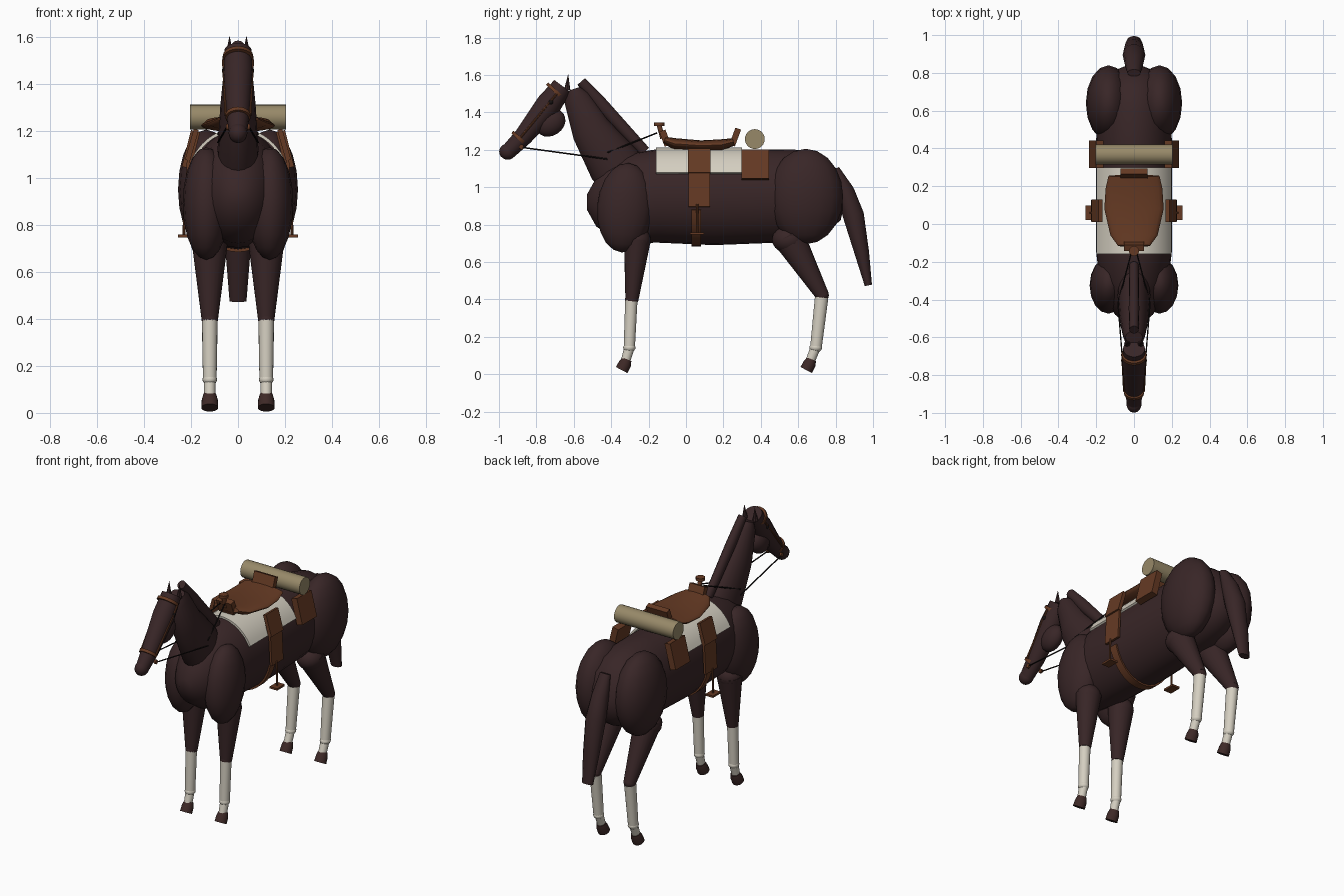
import bpy, bmesh, math
from mathutils import Matrix, Vector

if "Cube" in bpy.data.objects:
    bpy.data.objects.remove(bpy.data.objects["Cube"])


def material(name, rgb):
    m = bpy.data.materials.new(name)
    m.diffuse_color = (*rgb, 1)
    m.use_nodes = True
    m.node_tree.nodes["Principled BSDF"].inputs["Base Color"].default_value = m.diffuse_color
    return m


COAT = material("dark_brown_coat", (0.040, 0.019, 0.020))
HOOF = material("hoof_brown", (0.048, 0.022, 0.020))
WHITE = material("off_white", (0.66, 0.62, 0.53))
LEATHER = material("leather_brown", (0.13, 0.042, 0.017))
CANVAS = material("bedroll_tan", (0.31, 0.25, 0.14))
BLACK = material("eye_black", (0.008, 0.006, 0.006))


def finish(name, bm, mat, angle=40):
    bmesh.ops.recalc_face_normals(bm, faces=bm.faces[:])
    me = bpy.data.meshes.new(name)
    bm.to_mesh(me)
    bm.free()
    me.materials.append(mat)
    ob = bpy.data.objects.new(name, me)
    bpy.context.collection.objects.link(ob)
    bpy.ops.object.select_all(action='DESELECT')
    ob.select_set(True)
    bpy.context.view_layer.objects.active = ob
    bpy.ops.object.shade_smooth_by_angle(angle=math.radians(angle))
    return ob


def loft(name, stations, mat, x=0.0, n=20):
    """Elliptical rings along a path in the side plane: (y, z, half width, half depth)."""
    bm = bmesh.new()
    rings = []
    for i, (y, z, rx, rn) in enumerate(stations):
        a = stations[max(i - 1, 0)]
        b = stations[min(i + 1, len(stations) - 1)]
        t = Vector((0, b[0] - a[0], b[1] - a[1])).normalized()
        nrm = Vector((0, -t.z, t.y))
        rings.append([bm.verts.new(Vector((x + rx * math.cos(k), y, z)) + nrm * rn * math.sin(k))
                      for k in (2 * math.pi * j / n for j in range(n))])
    for r, s in zip(rings, rings[1:]):
        for j in range(n):
            bm.faces.new((r[j], r[(j + 1) % n], s[(j + 1) % n], s[j]))
    bm.faces.new(rings[0])
    bm.faces.new(rings[-1])
    return finish(name, bm, mat)


def ball(name, loc, radii, mat, tilt=0, seg=16):
    bm = bmesh.new()
    m = Matrix.Translation(loc) @ Matrix.Rotation(tilt, 4, 'X') @ Matrix.Diagonal((*radii, 1))
    bmesh.ops.create_uvsphere(bm, u_segments=seg, v_segments=10, radius=1, matrix=m)
    return finish(name, bm, mat, 50)


def box(name, loc, size, mat, tilt_x=0, tilt_y=0):
    bm = bmesh.new()
    m = (Matrix.Translation(loc) @ Matrix.Rotation(math.radians(tilt_x), 4, 'X')
         @ Matrix.Rotation(math.radians(tilt_y), 4, 'Y') @ Matrix.Diagonal((*size, 1)))
    bmesh.ops.create_cube(bm, size=1, matrix=m)
    return finish(name, bm, mat)


def rod(name, a, b, r1, mat, r2=None, n=12):
    a, b = Vector(a), Vector(b)
    d = b - a
    m = Matrix.Translation((a + b) / 2) @ d.to_track_quat('Z', 'Y').to_matrix().to_4x4()
    bm = bmesh.new()
    bmesh.ops.create_cone(bm, cap_ends=True, segments=n, radius1=r1,
                          radius2=r1 if r2 is None else r2, depth=d.length, matrix=m)
    return finish(name, bm, mat)


def wrap(name, y0, y1, a0, a1, rx, rz, zc, mat, n=20, thick=0.012):
    """Sheet bent around the barrel between two angles."""
    bm = bmesh.new()
    rows = []
    for i in range(n + 1):
        k = math.radians(a0 + (a1 - a0) * i / n)
        rows.append([bm.verts.new((f * math.cos(k) * rx, y, zc + f * math.sin(k) * rz))
                     for f, y in ((1, y0), (1, y1), (1 - thick / rx, y1), (1 - thick / rx, y0))])
    for r, s in zip(rows, rows[1:]):
        for j in range(4):
            bm.faces.new((r[j], r[(j + 1) % 4], s[(j + 1) % 4], s[j]))
    bm.faces.new(rows[0])
    bm.faces.new(rows[-1])
    return finish(name, bm, mat)


# Trunk, neck, mane and tail
loft("barrel_body", [(-.53, .92, .04, .04), (-.48, .92, .10, .13), (-.40, .92, .15, .20),
                     (-.28, .94, .185, .24), (-.15, .953, .20, .25), (.15, .945, .20, .255),
                     (.45, .952, .20, .25), (.60, .955, .195, .245), (.72, .96, .17, .21),
                     (.80, .97, .12, .15), (.83, .98, .04, .06)], COAT, n=28)
loft("neck", [(-.60, 1.525, .045, .035), (-.585, 1.48, .058, .07), (-.51, 1.31, .075, .105),
              (-.38, 1.12, .087, .145), (-.33, 1.03, .08, .12)], COAT)
loft("mane", [(-.56, 1.565, .025, .027), (-.45, 1.44, .028, .036), (-.22, 1.19, .025, .03)], COAT, n=12)
loft("tail", [(.80, 1.10, .035, .02), (.85, .98, .05, .05), (.895, .85, .06, .058),
              (.94, .65, .05, .04), (.975, .475, .036, .02)], COAT, n=14)

# Head
loft("head", [(-.66, 1.54, .058, .055), (-.735, 1.44, .063, .068), (-.87, 1.27, .050, .05),
              (-.95, 1.19, .038, .042)], COAT)
ball("nose", (0, -.953, 1.19), (.04, .046, .043), COAT)
ball("jaw", (0, -.725, 1.345), (.052, .085, .07), COAT, .6)

# Bridle
loft("noseband", [(-.885, 1.267, .054, .051), (-.897, 1.254, .053, .05)], LEATHER)
loft("browband", [(-.69, 1.517, .065, .063), (-.702, 1.504, .066, .064)], LEATHER)

for s, side in ((-1, "right"), (1, "left")):
    rod(f"ear_{side}", (.036 * s, -.635, 1.52), (.036 * s, -.63, 1.605), .017, COAT, 0, 8)
    ball(f"eye_{side}", (.057 * s, -.722, 1.455), (.012, .013, .013), BLACK)
    rod(f"cheek_strap_{side}", (.062 * s, -.69, 1.50), (.052 * s, -.885, 1.265), .006, LEATHER, n=8)
    rod(f"bit_ring_{side}", (.04 * s, -.88, 1.215), (.052 * s, -.88, 1.215), .013, LEATHER)
    rod(f"front_rein_{side}", (.048 * s, -.88, 1.213), (.085 * s, -.42, 1.15), .004, BLACK, n=6)
    rod(f"rear_rein_{side}", (.085 * s, -.42, 1.185), (.015 * s, -.155, 1.29), .004, BLACK, n=6)

    # Shoulder and haunch muscles
    x = .12 * s
    ball(f"shoulder_{side}", (.135 * s, -.325, .89), (.10, .15, .24), COAT, -.08)
    ball(f"haunch_{side}", (.135 * s, .64, .95), (.12, .20, .255), COAT)

    # Front leg
    ball(f"elbow_{side}", (x, -.26, .715), (.075, .072, .07), COAT)
    loft(f"front_upper_leg_{side}", [(-.26, .72, .076, .072), (-.29, .39, .034, .034)], COAT, x)
    ball(f"front_knee_{side}", (x, -.292, .40), (.034, .034, .034), COAT)
    loft(f"front_cannon_{side}", [(-.292, .40, .033, .033), (-.303, .145, .029, .030)], WHITE, x)
    ball(f"front_fetlock_{side}", (x, -.303, .142), (.031, .033, .025), WHITE)
    loft(f"front_pastern_{side}", [(-.303, .14, .025, .027), (-.325, .065, .024, .025)], WHITE, x)
    loft(f"front_hoof_{side}", [(-.316, .08, .027, .026), (-.326, .056, .034, .034),
                                (-.344, .022, .036, .035)], HOOF, x)

    # Hind leg
    ball(f"stifle_{side}", (x, .55, .72), (.08, .09, .075), COAT)
    loft(f"hind_upper_leg_{side}", [(.545, .74, .078, .088), (.73, .42, .036, .036)], COAT, x)
    ball(f"hock_{side}", (x, .727, .422), (.037, .037, .035), COAT)
    loft(f"hind_cannon_{side}", [(.725, .41, .034, .036), (.695, .145, .029, .031)], WHITE, x)
    ball(f"hind_fetlock_{side}", (x, .694, .142), (.031, .034, .025), WHITE)
    loft(f"hind_pastern_{side}", [(.692, .14, .025, .027), (.662, .065, .024, .025)], WHITE, x)
    loft(f"hind_hoof_{side}", [(.671, .08, .027, .026), (.661, .056, .034, .034),
                               (.643, .022, .036, .035)], HOOF, x)

    # Saddle sides, stirrups and bags
    box(f"saddle_flap_{side}", (.196 * s, .07, 1.14), (.022, .12, .135), LEATHER, 0, -16 * s)
    box(f"fender_{side}", (.215 * s, .07, .985), (.014, .115, .18), LEATHER, 0, -3 * s)
    rod(f"stirrup_leather_{side}", (.226 * s, .06, .91), (.23 * s, .06, .755), .006, LEATHER, n=8)
    box(f"stirrup_{side}", (.23 * s, .06, .752), (.052, .075, .012), LEATHER)
    box(f"saddlebag_{side}", (.2 * s, .37, 1.12), (.04, .145, .16), LEATHER, 0, -14 * s)

# Blanket, girth and saddle
wrap("saddle_blanket", -.16, .30, 29, 151, .226, .26, .952, WHITE)
wrap("girth", .03, .08, 195, 345, .209, .262, .946, LEATHER)
loft("saddle_seat", [(-.115, 1.25, .085, .02), (-.06, 1.232, .125, .03), (.08, 1.222, .157, .028),
                     (.19, 1.226, .15, .03), (.255, 1.242, .135, .02)], LEATHER, n=24)
box("pommel", (0, -.112, 1.262), (.105, .035, .085), LEATHER, 20)
rod("horn_post", (0, -.125, 1.26), (0, -.143, 1.33), .013, LEATHER)
rod("horn_cap", (0, -.143, 1.327), (0, -.143, 1.345), .027, LEATHER)
box("cantle", (0, .263, 1.268), (.145, .032, .095), LEATHER, -20)

# Rolled bedding behind the saddle
rod("bedroll", (-.205, .368, 1.257), (.205, .368, 1.257), .053, CANVAS, n=24)
